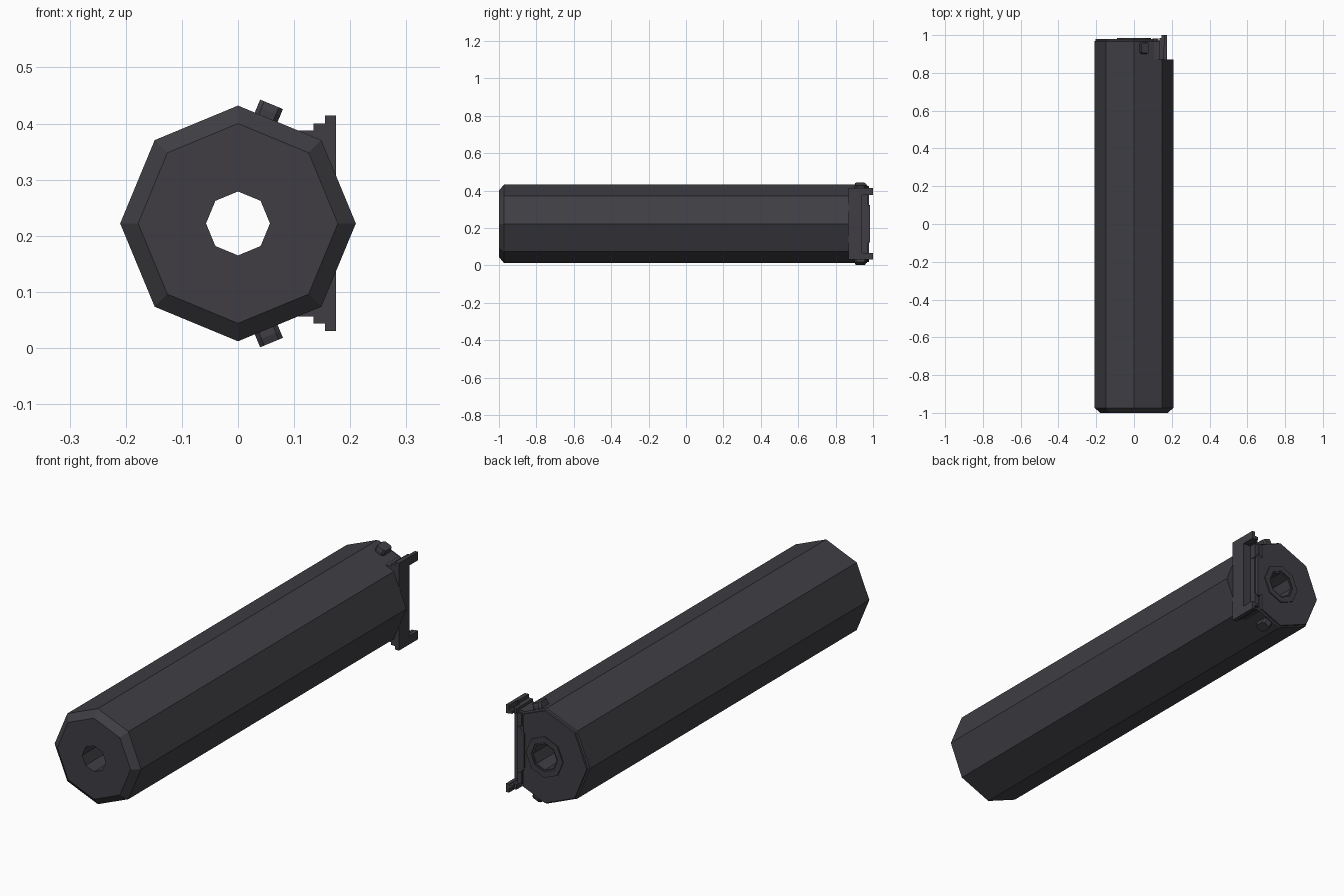
import bpy, bmesh, math
from mathutils import Matrix, Vector

if "Cube" in bpy.data.objects:
    bpy.data.objects.remove(bpy.data.objects["Cube"], do_unlink=True)

CZ = 0.222      # height of the tube axis
REAR = 0.87     # where the rear section starts
CUT_X = 0.105   # flat on the side of the rear section

mat = bpy.data.materials.new("dark gunmetal")
mat.use_nodes = True
colour = (0.050, 0.048, 0.056, 1)
mat.diffuse_color = colour
mat.node_tree.nodes["Principled BSDF"].inputs["Base Color"].default_value = colour


def finish(name, bm):
    bmesh.ops.recalc_face_normals(bm, faces=bm.faces)
    me = bpy.data.meshes.new(name)
    bm.to_mesh(me)
    bm.free()
    me.materials.append(mat)
    ob = bpy.data.objects.new(name, me)
    bpy.context.collection.objects.link(ob)
    return ob


def octagon_lathe(profile):
    """Sweep a closed (radius, y) profile round the tube axis in eight steps."""
    bm = bmesh.new()
    rings = []
    for r, y in profile:
        rings.append([bm.verts.new((r * math.cos(k * math.pi / 4), y,
                                    CZ + r * math.sin(k * math.pi / 4))) for k in range(8)])
    for i, a in enumerate(rings):
        b = rings[(i + 1) % len(rings)]
        for k in range(8):
            n = (k + 1) % 8
            bm.faces.new((a[k], a[n], b[n], b[k]))
    return bm


def prism_y(name, outline, y0, y1):
    """Extrude an (x, z relative to axis) outline along y."""
    bm = bmesh.new()
    a = [bm.verts.new((x, y0, CZ + z)) for x, z in outline]
    b = [bm.verts.new((x, y1, CZ + z)) for x, z in outline]
    bm.faces.new(a)
    bm.faces.new(b)
    for i in range(len(a)):
        j = (i + 1) % len(a)
        bm.faces.new((a[i], a[j], b[j], b[i]))
    return finish(name, bm)


def box(name, x0, x1, y0, y1, z0, z1):
    return prism_y(name, [(x0, z0), (x1, z0), (x1, z1), (x0, z1)], y0, y1)


# Main octagonal tube with a chamfered muzzle end
finish("tube_body", octagon_lathe([(0.057, -1), (0.178, -1), (0.21, -0.973),
                                   (0.21, REAR), (0.057, REAR)]))

# Rear section with a stepped rim, sliced flat where the bracket sits
bm = octagon_lathe([(0.057, REAR), (0.21, REAR), (0.21, 0.967), (0.203, 0.97),
                    (0.203, 0.979), (0.057, 0.979)])
cut = bmesh.ops.bisect_plane(bm, geom=bm.verts[:] + bm.edges[:] + bm.faces[:],
                             plane_co=(CUT_X, 0, 0), plane_no=(1, 0, 0), clear_outer=True)
bmesh.ops.holes_fill(bm, edges=[e for e in bm.edges if e.is_boundary], sides=0)
finish("rear_section", bm)

# Slightly raised collar round the rear bore
finish("rear_collar", octagon_lathe([(0.064, 0.975), (0.09, 0.975), (0.09, 0.984), (0.064, 0.984)]))

# Layered side bracket
box("bracket_base", CUT_X, 0.135, REAR, 0.965, -0.166, 0.166)
box("bracket_web", 0.135, 0.155, REAR, 0.94, -0.178, 0.178)
box("bracket_plate", 0.155, 0.175, 0.868, 0.94, -0.192, 0.192)

# Latch strip with chamfered ends beside the collar
prism_y("latch_strip", [(0.098, -0.075), (0.118, -0.1), (0.13, -0.1), (0.13, 0.1),
                        (0.118, 0.1), (0.098, 0.075)], 0.93, 0.983)

for s, side in ((1, "upper"), (-1, "lower")):
    # Grooved prongs reaching backward from the bracket
    box(side + "_prong_outer", 0.160, 0.175, 0.93, 1.0, s * 0.155, s * 0.192)
    box(side + "_prong_inner", 0.135, 0.149, 0.93, 0.985, s * 0.155, s * 0.178)
    box(side + "_prong_core", 0.145, 0.165, 0.93, 1.0, s * 0.158, s * 0.172)
    # Small pad behind each prong
    box(side + "_rear_pad", 0.118, 0.138, 0.945, 0.972, s * 0.09, s * 0.155)

    # Rounded button on the sloping facet, with a smaller raised top
    n = Vector((math.sin(math.pi / 8), 0, s * math.cos(math.pi / 8)))
    t = Vector((math.cos(math.pi / 8), 0, -s * math.sin(math.pi / 8)))
    frame = Matrix((t, Vector((0, 1, 0)), n)).transposed().to_4x4()
    bm = bmesh.new()
    levels = []
    for h, w, l in ((0.190, 0.022, 0.031), (0.206, 0.022, 0.031), (0.219, 0.022, 0.027)):
        c = 0.008
        pts = [(w, l - c), (w - c, l), (c - w, l), (-w, l - c),
               (-w, c - l), (c - w, -l), (w - c, -l), (w, c - l)]
        levels.append([bm.verts.new(frame @ Vector((x - 0.026, y + 0.932, h)) + Vector((0, 0, CZ)))
                       for x, y in pts])
    bm.faces.new(levels[0])
    bm.faces.new(levels[-1])
    for a, b in zip(levels, levels[1:]):
        for k in range(8):
            j = (k + 1) % 8
            bm.faces.new((a[k], a[j], b[j], b[k]))
    finish(side + "_button", bm)
